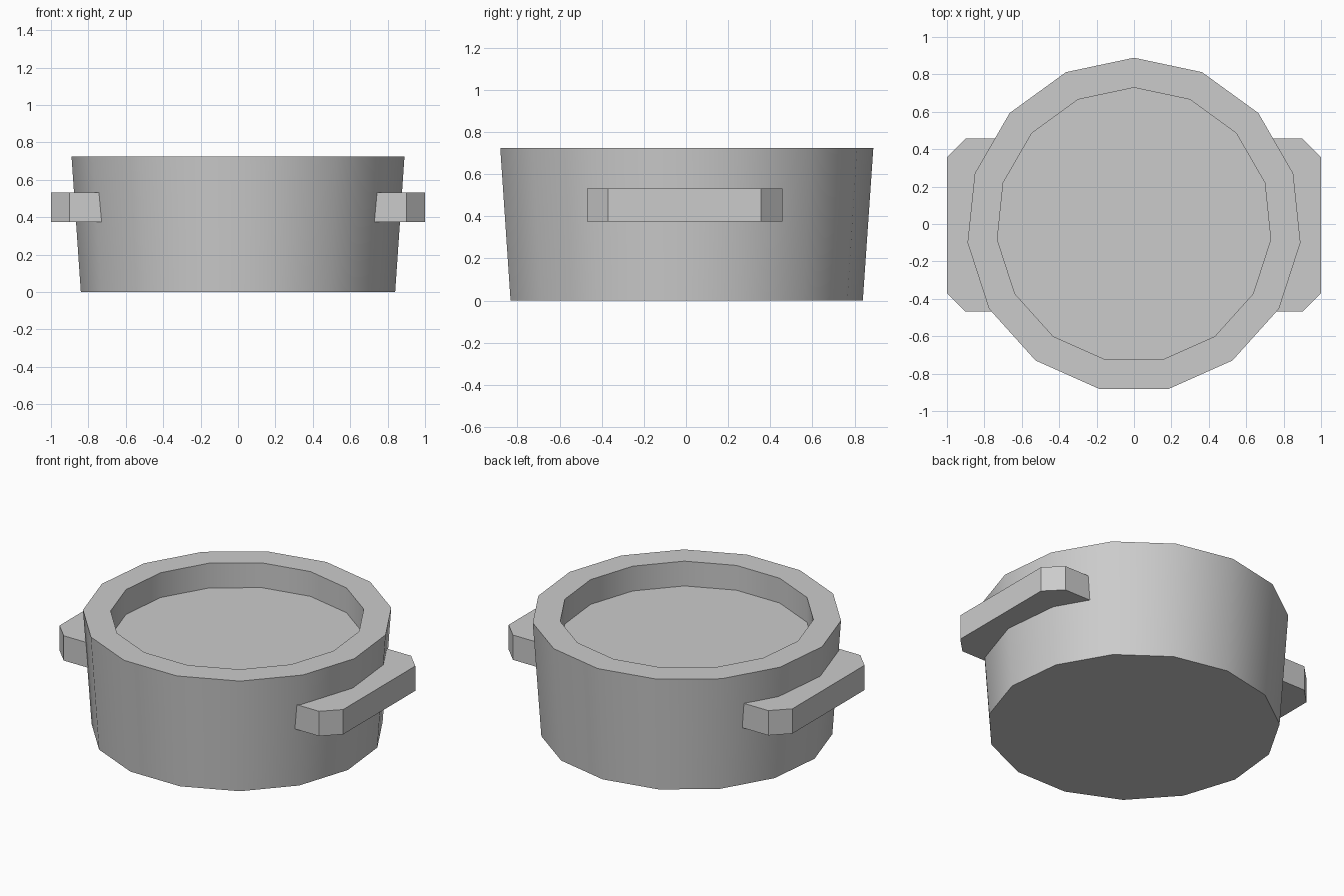
import bpy
import bmesh
from math import radians, sin, cos

if "Cube" in bpy.data.objects:
    bpy.data.objects.remove(bpy.data.objects["Cube"], do_unlink=True)

SIDES = 15
CENTRE_Y = -0.006

grey = bpy.data.materials.new("plain grey")
grey.use_nodes = True
grey.diffuse_color = (0.6, 0.6, 0.6, 1)
grey.node_tree.nodes["Principled BSDF"].inputs["Base Color"].default_value = (0.6, 0.6, 0.6, 1)


def finish(name, bm):
    bmesh.ops.recalc_face_normals(bm, faces=bm.faces)
    mesh = bpy.data.meshes.new(name)
    bm.to_mesh(mesh)
    bm.free()
    mesh.materials.append(grey)
    obj = bpy.data.objects.new(name, mesh)
    bpy.context.collection.objects.link(obj)
    bpy.ops.object.select_all(action='DESELECT')
    obj.select_set(True)
    bpy.context.view_layer.objects.active = obj
    bpy.ops.object.shade_smooth_by_angle(angle=radians(30))
    return obj


# Pot body: tapered wall, flat rim and a shallow recessed surface
def make_body():
    bm = bmesh.new()
    profile = [(0.845, 0.0), (0.895, 0.725), (0.735, 0.725), (0.735, 0.567)]
    rings = []
    for radius, z in profile:
        angles = [radians(90 + 360 * i / SIDES) for i in range(SIDES)]
        rings.append([bm.verts.new((radius * cos(a), CENTRE_Y + radius * sin(a), z))
                      for a in angles])
    for low, high in zip(rings, rings[1:]):
        for i in range(SIDES):
            j = (i + 1) % SIDES
            bm.faces.new((low[i], low[j], high[j], high[i]))
    bm.faces.new(rings[0])
    bm.faces.new(rings[-1])
    finish("pot_body", bm)


# Side handle: solid slab with chamfered outer corners, rooted in the wall
def make_handle(name, side):
    bm = bmesh.new()
    outline = [(0.7, -0.463), (0.9, -0.463), (1.0, -0.363),
               (1.0, 0.363), (0.9, 0.463), (0.7, 0.463)]
    base = bm.faces.new([bm.verts.new((side * x, y + CENTRE_Y, 0.375))
                         for x, y in outline])
    top = bmesh.ops.extrude_face_region(bm, geom=[base], use_keep_orig=True)
    verts = [v for v in top["geom"] if isinstance(v, bmesh.types.BMVert)]
    bmesh.ops.translate(bm, verts=verts, vec=(0, 0, 0.158))
    finish(name, bm)


make_body()
make_handle("left_handle", 1)
make_handle("right_handle", -1)
